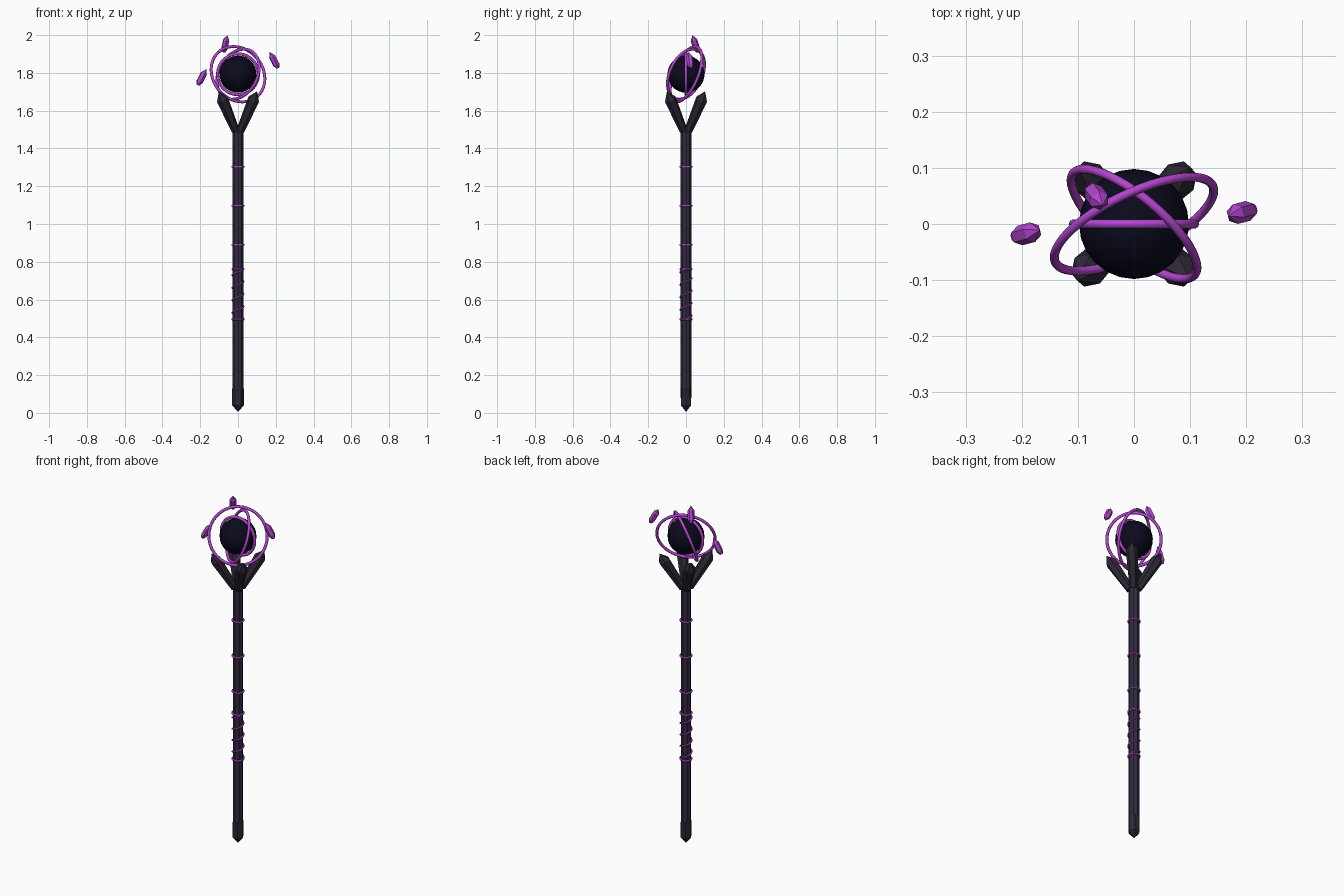
import bpy, bmesh, math
from mathutils import Vector

if "Cube" in bpy.data.objects:
    bpy.data.objects.remove(bpy.data.objects["Cube"])


def mat(name, rgb):
    m = bpy.data.materials.new(name)
    m.diffuse_color = (*rgb, 1)
    m.use_nodes = True
    m.node_tree.nodes["Principled BSDF"].inputs["Base Color"].default_value = m.diffuse_color
    return m


SHAFT = mat("dark violet wood", (0.031, 0.025, 0.050))
CLAW = mat("dark stone", (0.026, 0.021, 0.036))
ORB = mat("midnight orb", (0.003, 0.003, 0.012))
GLOW = mat("bright purple", (0.45, 0.06, 0.62))


def finish(name, bm, material, smooth=False):
    bmesh.ops.recalc_face_normals(bm, faces=bm.faces)
    me = bpy.data.meshes.new(name)
    bm.to_mesh(me)
    bm.free()
    me.materials.append(material)
    for p in me.polygons:
        p.use_smooth = smooth
    ob = bpy.data.objects.new(name, me)
    bpy.context.collection.objects.link(ob)
    return ob


def lathe(name, profile, sides, material, start=(0, 0, 0), axis=(0, 0, 1)):
    """Faceted solid: (radius, height) profile turned round an axis."""
    bm = bmesh.new()
    rings = []
    for r, h in profile:
        if r == 0:
            rings.append([bm.verts.new((0, 0, h))])
        else:
            rings.append([bm.verts.new((r * math.cos(2 * math.pi * i / sides),
                                        r * math.sin(2 * math.pi * i / sides), h))
                          for i in range(sides)])
    for a, b in zip(rings, rings[1:]):
        for i in range(sides):
            j = (i + 1) % sides
            quad = [a[i % len(a)], a[j % len(a)], b[j % len(b)], b[i % len(b)]]
            bm.faces.new(list(dict.fromkeys(quad)))
    for ring in (rings[0], rings[-1]):
        if len(ring) > 1:
            bm.faces.new(ring)
    ob = finish(name, bm, material)
    ob.location = start
    ob.rotation_mode = 'QUATERNION'
    ob.rotation_quaternion = Vector(axis).to_track_quat('Z', 'Y')
    return ob


def torus(name, z, R, r, normal=(0, 0, 1), segs=48):
    bpy.ops.mesh.primitive_torus_add(major_radius=R, minor_radius=r,
                                     major_segments=segs, minor_segments=10)
    ob = bpy.context.object
    ob.name = name
    ob.location = (0, 0, z)
    ob.rotation_mode = 'QUATERNION'
    ob.rotation_quaternion = Vector(normal).to_track_quat('Z', 'Y')
    ob.data.materials.append(GLOW)
    bpy.ops.object.shade_smooth()
    return ob


# Shaft and pointed foot
lathe("shaft", [(0.028, 0.08), (0.028, 1.51)], 8, SHAFT)
lathe("foot_spike", [(0, 0.005), (0.031, 0.04), (0.031, 0.13)], 6, CLAW)

# Bands round the shaft
for i, z in enumerate((0.495, 0.762, 0.89, 1.097, 1.303)):
    torus(f"shaft_band_{i + 1}", z, 0.03, 0.005, segs=24)

# Spiral grip wrap
cu = bpy.data.curves.new("grip_wrap", 'CURVE')
cu.dimensions = '3D'
cu.bevel_depth = 0.0045
cu.bevel_resolution = 1
cu.use_fill_caps = True
sp = cu.splines.new('POLY')
n, turns = 80, 4
sp.points.add(n)
for i, p in enumerate(sp.points):
    a = 2 * math.pi * turns * i / n
    p.co = (0.03 * math.cos(a), 0.03 * math.sin(a), 0.497 + 0.265 * i / n, 1)
cu.materials.append(GLOW)
bpy.context.collection.objects.link(bpy.data.objects.new("grip_wrap", cu))

# Four crystal claws
for i, (sx, sy) in enumerate(((1, 1), (-1, 1), (-1, -1), (1, -1))):
    base = Vector((0.013 * sx, 0.013 * sy, 1.495))
    tip = Vector((0.101 * sx, 0.101 * sy, 1.702))
    L = (tip - base).length
    lathe(f"claw_{i + 1}", [(0.022, 0), (0.032, L * 0.8), (0, L)], 6, CLAW,
          base, tip - base)

# Orb
bm = bmesh.new()
bmesh.ops.create_uvsphere(bm, u_segments=24, v_segments=16, radius=0.098)
finish("orb", bm, ORB, True).location = (0, 0, 1.793)

# Orbiting rings
torus("outer_ring", 1.793, 0.156, 0.008, (0.411, -0.843, 0.345))
torus("middle_ring", 1.793, 0.141, 0.008, (-0.606, -0.721, 0.338))
torus("inner_ring", 1.793, 0.108, 0.008, (0, 1, 0))

# Floating shards leaning inwards
shards = (((-0.19, -0.017, 1.778), (0.045, 0.012, 0.085)),
          ((0.19, 0.02, 1.868), (-0.045, -0.012, 0.085)),
          ((-0.066, 0.048, 1.955), (0.02, -0.028, 0.085)))
for i, (c, d) in enumerate(shards):
    d = Vector(d).normalized()
    lathe(f"shard_{i + 1}", [(0.009, 0), (0.018, 0.02), (0.018, 0.068), (0, 0.096)],
          6, GLOW, Vector(c) - d * 0.048, d)
